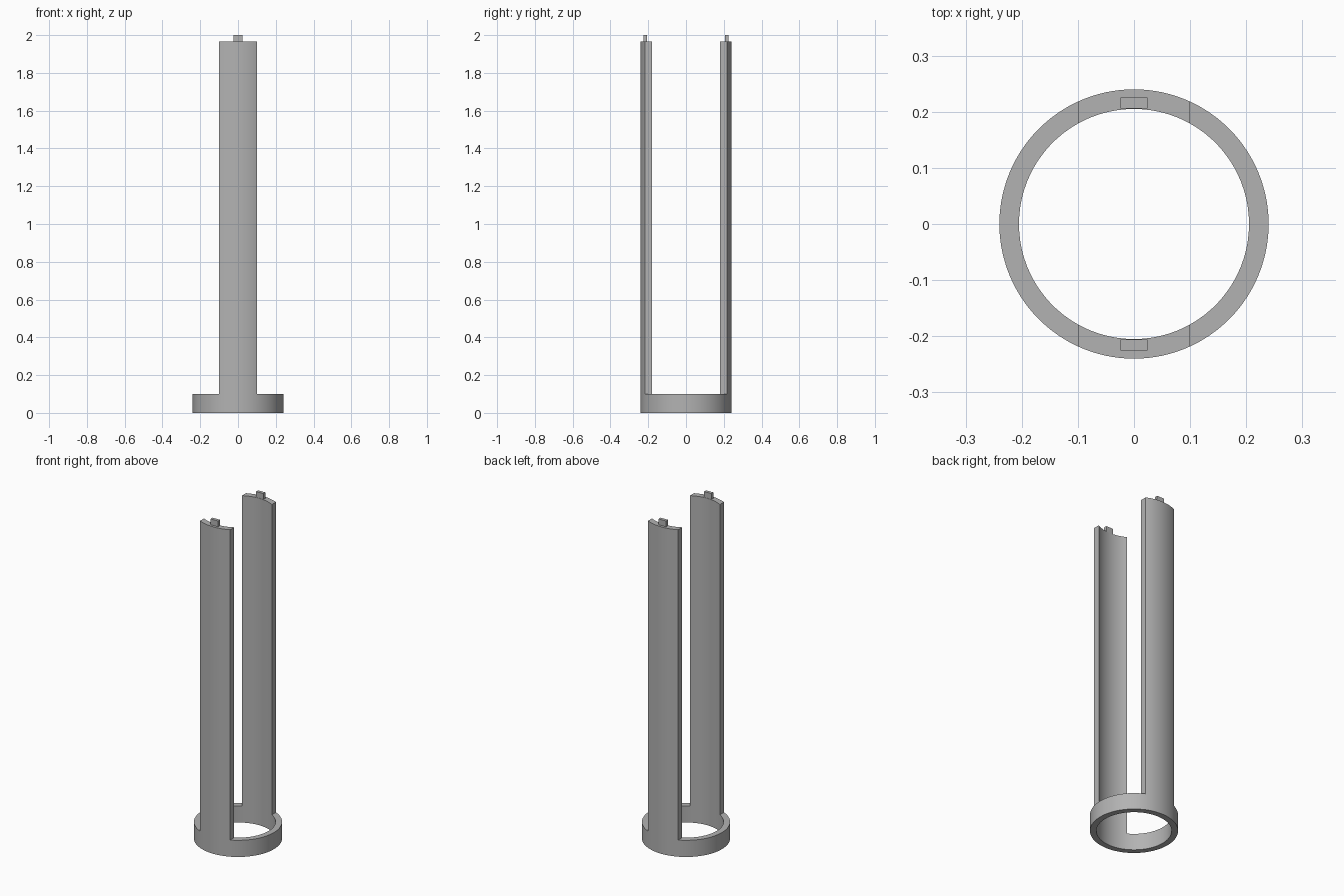
import bpy, bmesh
from math import asin, pi, sin, cos

OUTER, INNER = 0.24, 0.205        # ring radii
HALF_WIDTH = 0.1                  # half width of each upright
RING_TOP, UPRIGHT_TOP, TAB_TOP = 0.1, 1.965, 2.0
STEPS = 16                        # segments per upright
GAP_STEPS = 28                    # segments per open side

cube = bpy.data.objects.get("Cube")
if cube:
    bpy.data.objects.remove(cube, do_unlink=True)

grey = bpy.data.materials.new("plain grey")
grey.use_nodes = True
grey.diffuse_color = (0.45, 0.45, 0.45, 1)
grey.node_tree.nodes["Principled BSDF"].inputs["Base Color"].default_value = grey.diffuse_color


def finish(bm, name):
    bmesh.ops.recalc_face_normals(bm, faces=bm.faces)
    mesh = bpy.data.meshes.new(name)
    bm.to_mesh(mesh)
    bm.free()
    mesh.materials.append(grey)
    obj = bpy.data.objects.new(name, mesh)
    bpy.context.collection.objects.link(obj)
    return obj


def loop_angles(radius):
    """Angles around the ring, with exact stops where the uprights are cut."""
    half = asin(HALF_WIDTH / radius)
    result = []
    for centre in (-pi / 2, pi / 2):
        result += [centre - half + 2 * half * i / STEPS for i in range(STEPS)]
        result += [centre + half + (pi - 2 * half) * i / GAP_STEPS for i in range(GAP_STEPS)]
    return result


def raise_faces(bm, faces, height):
    """Extrude faces upward and return the new top faces."""
    geom = bmesh.ops.extrude_face_region(bm, geom=faces)["geom"]
    for v in (g for g in geom if isinstance(g, bmesh.types.BMVert)):
        v.co.z = height
    return [g for g in geom if isinstance(g, bmesh.types.BMFace)]


# Base ring with two curved uprights raised from it
bm = bmesh.new()
outer, inner = [[bm.verts.new((r * cos(a), r * sin(a), 0)) for a in loop_angles(r)]
                for r in (OUTER, INNER)]
count = len(outer)
base = [bm.faces.new((outer[i], outer[(i + 1) % count], inner[(i + 1) % count], inner[i]))
        for i in range(count)]
top = raise_faces(bm, base, RING_TOP)
# extrusion can leave the flat underside out, so close it when it is missing
if not any(f.is_valid and all(v.co.z == 0 for v in f.verts) for f in bm.faces):
    for i in range(count):
        j = (i + 1) % count
        bm.faces.new((outer[i], inner[i], inner[j], outer[j]))
strips = [f for f in top if abs(f.calc_center_median().x) < HALF_WIDTH]
raise_faces(bm, strips, UPRIGHT_TOP)
# remove the covered faces left inside the uprights
buried = [f for f in bm.faces if all(abs(v.co.z - RING_TOP) < 1e-5 for v in f.verts)
          and abs(f.calc_center_median().x) < HALF_WIDTH]
bmesh.ops.delete(bm, geom=buried, context='FACES_ONLY')
body = finish(bm, "ring_with_uprights")
bpy.ops.object.select_all(action='DESELECT')
body.select_set(True)
bpy.context.view_layer.objects.active = body
bpy.ops.object.shade_smooth_by_angle(angle=pi / 6)

# Small locating tab on top of each upright
for name, side in (("front_tab", -1), ("back_tab", 1)):
    bm = bmesh.new()
    bmesh.ops.create_cube(bm, size=1)
    low = UPRIGHT_TOP - 0.005
    for v in bm.verts:
        v.co = (v.co.x * 0.048, side * 0.2155 + v.co.y * 0.019,
                (low + TAB_TOP) / 2 + v.co.z * (TAB_TOP - low))
    finish(bm, name)
